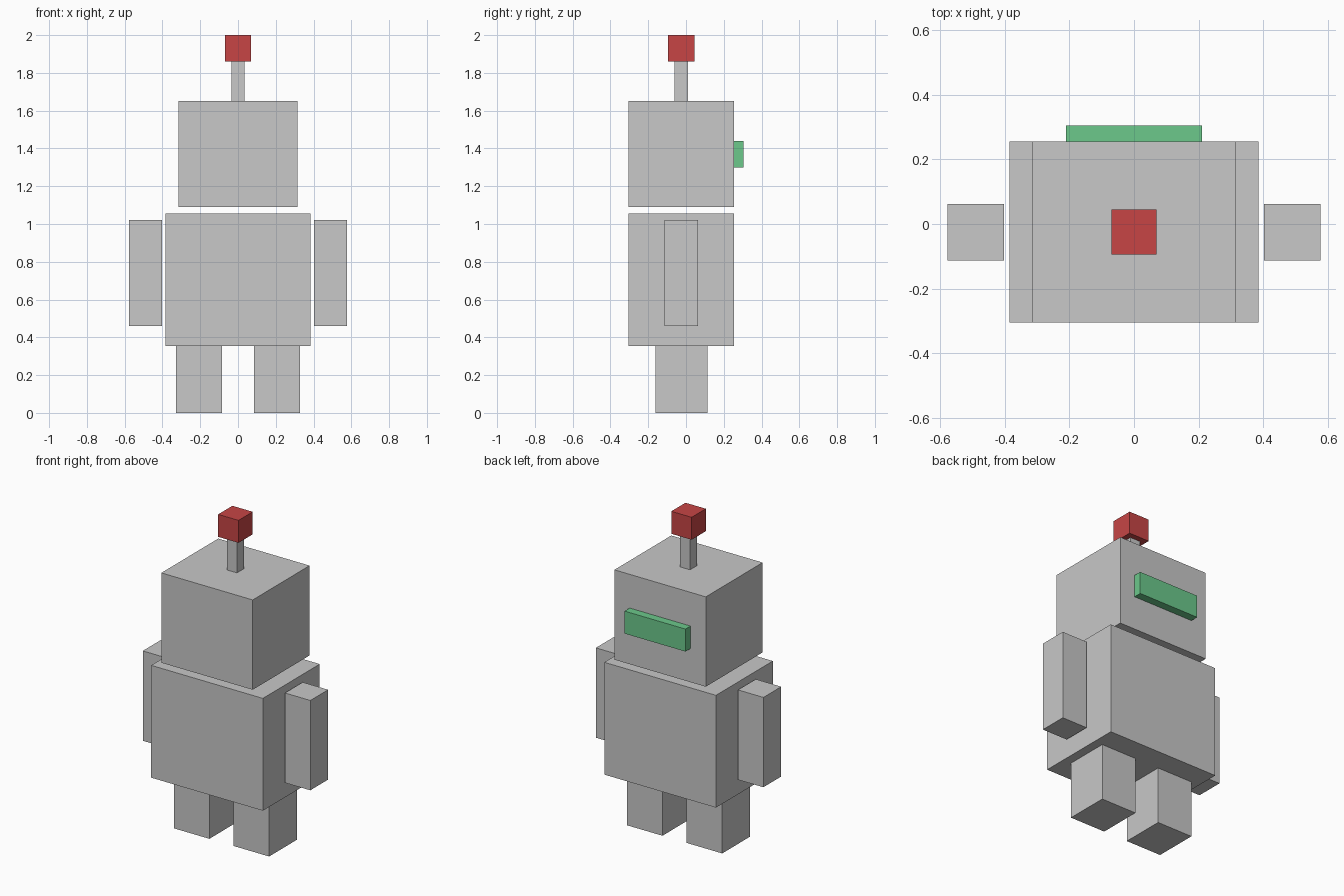
import bpy
import bmesh
from mathutils import Matrix, Vector

cube = bpy.data.objects.get("Cube")
if cube:
    bpy.data.objects.remove(cube, do_unlink=True)


def material(name, rgb):
    mat = bpy.data.materials.new(name)
    mat.use_nodes = True
    mat.diffuse_color = (*rgb, 1)
    bsdf = next(n for n in mat.node_tree.nodes if n.type == "BSDF_PRINCIPLED")
    bsdf.inputs["Base Color"].default_value = (*rgb, 1)
    return mat


grey = material("light_grey", (0.58, 0.58, 0.58))
red = material("red", (0.57, 0.06, 0.06))
green = material("green", (0.15, 0.58, 0.26))

MID_Y = -0.025  # depth centre shared by every part but the visor


def box(name, size, bottom, mat, x=0, y=MID_Y):
    """Box of the given size, centred at x, y and standing on bottom."""
    bm = bmesh.new()
    bmesh.ops.create_cube(bm, size=1, matrix=Matrix.Diagonal((*size, 1)))
    mesh = bpy.data.meshes.new(name)
    bm.to_mesh(mesh)
    bm.free()
    mesh.materials.append(mat)
    obj = bpy.data.objects.new(name, mesh)
    obj.location = Vector((x, y, bottom + size[2] / 2))
    bpy.context.collection.objects.link(obj)
    return obj


# Torso and head, with a narrow gap between them
box("torso", (0.77, 0.56, 0.7), 0.355, grey)
box("head", (0.63, 0.56, 0.56), 1.09, grey)

# Visor on the +y face of the head
box("visor", (0.42, 0.05, 0.14), 1.3, green, y=0.28)

# Antenna
box("antenna_stem", (0.07, 0.07, 0.21), 1.65, grey)
box("antenna_tip", (0.14, 0.14, 0.14), 1.86, red)

# Limbs on both sides
for side, sign in (("left", 1), ("right", -1)):
    box(side + "_arm", (0.175, 0.175, 0.56), 0.46, grey, x=sign * 0.49)
    box(side + "_leg", (0.245, 0.275, 0.355), 0, grey, x=sign * 0.206)
